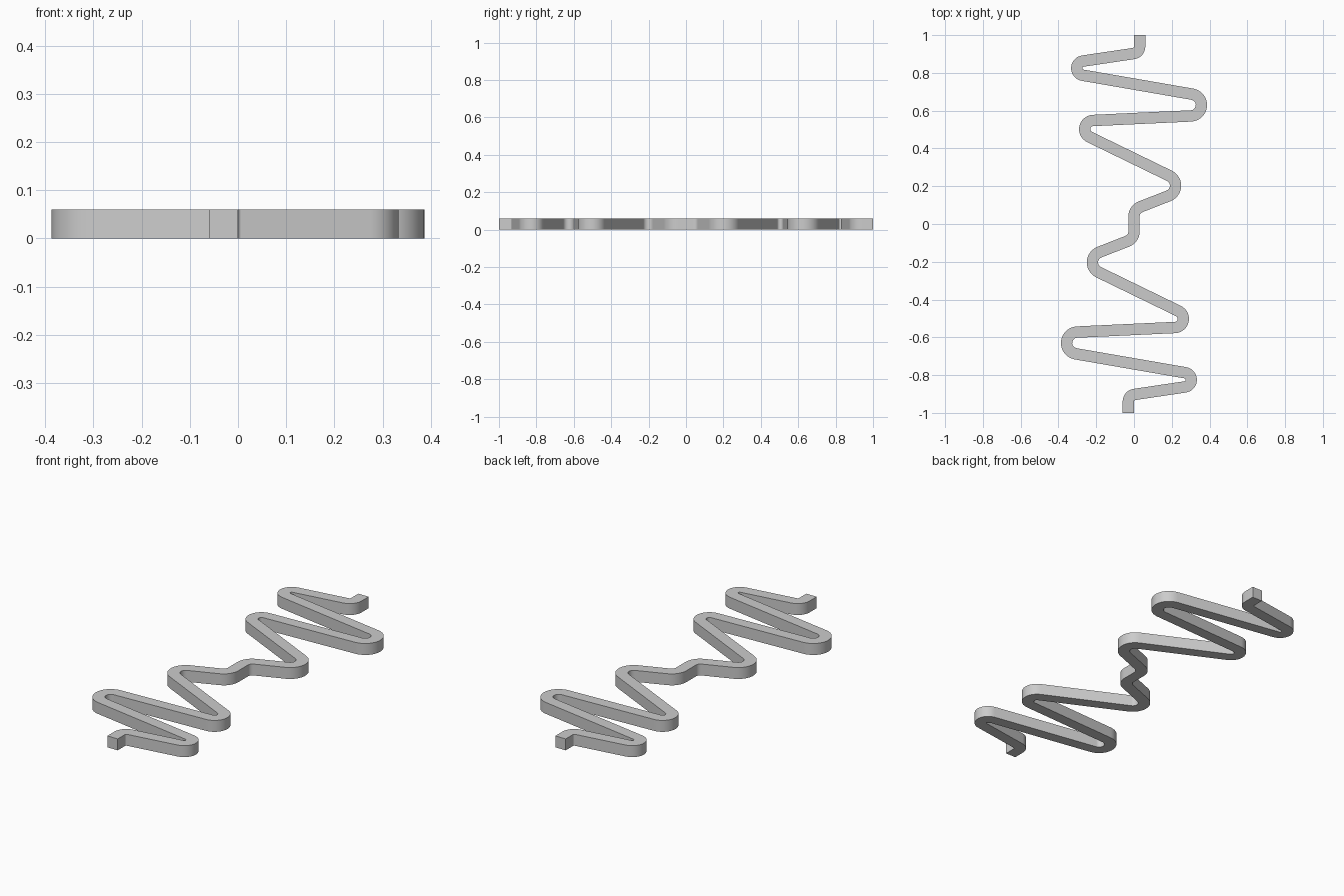
import bpy
import bmesh
from math import atan2, asin, sin, cos, hypot, pi, ceil

if "Cube" in bpy.data.objects:
    bpy.data.objects.remove(bpy.data.objects["Cube"])

HALF_WIDTH = 0.03
HEIGHT = 0.06
STEP = pi / 16

# Bend circles of the upper half: x, y, radius, turn (+1 left, -1 right)
half = [
    (0.03, 1.0, 0.0, 1),
    (-0.008, 0.94, 0.038, -1),
    (-0.265, 0.825, 0.038, 1),
    (0.299, 0.63, 0.058, -1),
    (-0.215, 0.502, 0.046, 1),
    (0.162, 0.203, 0.058, -1),
    (0.055, 0.04, 0.055, 1),
]
# The lower half is the upper half turned by 180 degrees
bends = half + [(-x, -y, r, -s) for x, y, r, s in reversed(half)]


def tangent_heading(a, b):
    """Heading of the straight run that touches both bend circles."""
    dx, dy = b[0] - a[0], b[1] - a[1]
    k = b[3] * b[2] - a[3] * a[2]
    return atan2(dy, dx) - asin(k / hypot(dx, dy))


# Centreline as (x, y, heading), arcs joined by tangent straights
headings = [tangent_heading(a, b) for a, b in zip(bends, bends[1:])]
path = []
for i, (x, y, r, s) in enumerate(bends):
    h0 = headings[max(i - 1, 0)]
    h1 = headings[min(i, len(headings) - 1)]
    sweep = (s * (h1 - h0)) % (2 * pi)
    n = max(1, ceil(sweep / STEP)) if r else 0
    for j in range(n + 1):
        h = h0 + s * sweep * j / n if n else h0
        path.append((x + s * r * sin(h), y - s * r * cos(h), h))

# Square bar swept along the centreline
bm = bmesh.new()
rings = []
for x, y, h in path:
    ox, oy = -sin(h) * HALF_WIDTH, cos(h) * HALF_WIDTH
    rings.append([bm.verts.new(c) for c in (
        (x + ox, y + oy, 0), (x - ox, y - oy, 0),
        (x - ox, y - oy, HEIGHT), (x + ox, y + oy, HEIGHT))])
for a, b in zip(rings, rings[1:]):
    for k in range(4):
        m = (k + 1) % 4
        bm.faces.new((a[k], a[m], b[m], b[k]))
bm.faces.new(rings[0])
bm.faces.new(rings[-1])
bmesh.ops.recalc_face_normals(bm, faces=bm.faces)

mesh = bpy.data.meshes.new("zigzag_spring")
bm.to_mesh(mesh)
bm.free()
spring = bpy.data.objects.new("zigzag_spring", mesh)
bpy.context.collection.objects.link(spring)
bpy.context.view_layer.objects.active = spring
spring.select_set(True)
bpy.ops.object.shade_smooth_by_angle(angle=pi / 6)
